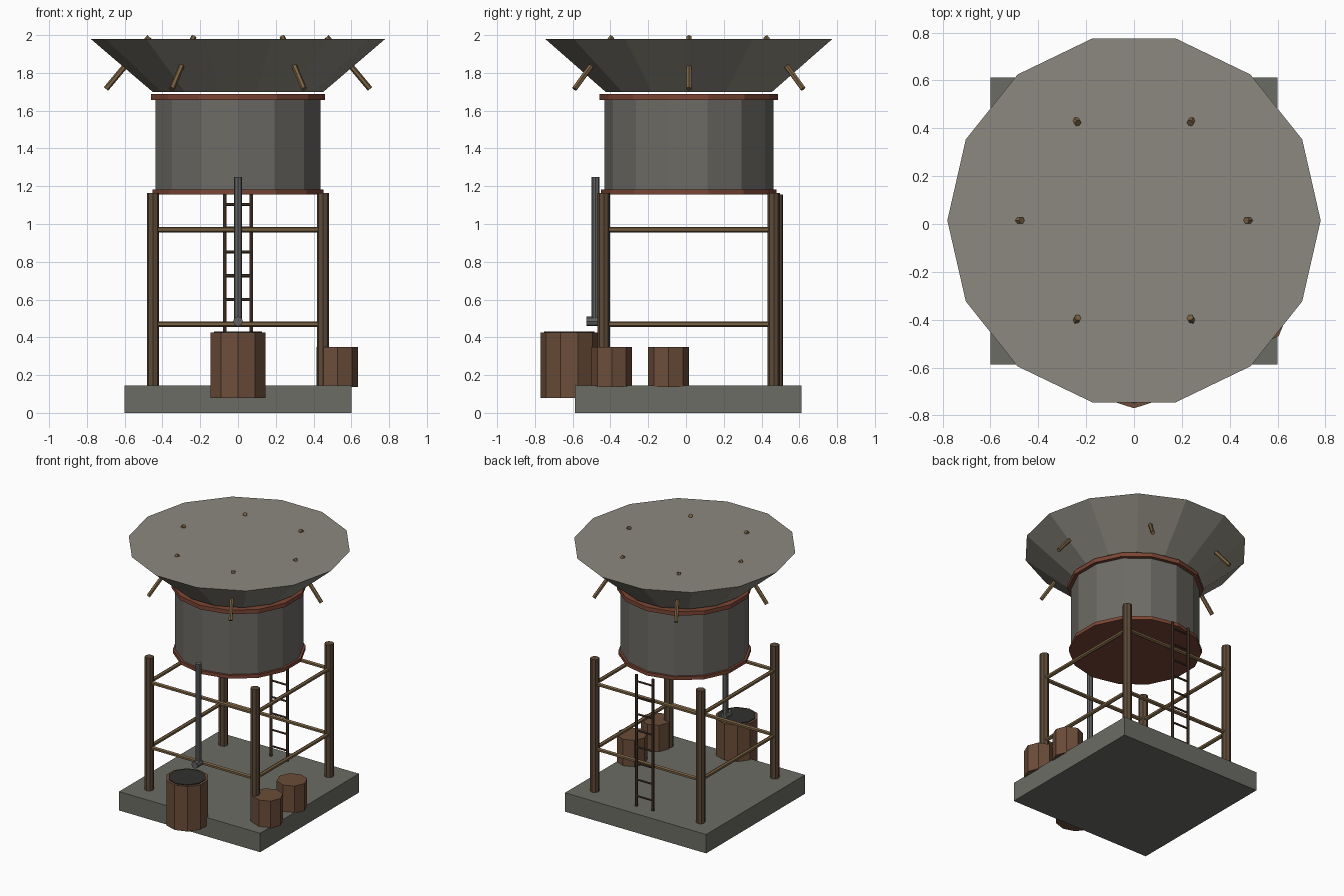
import bpy, math
from mathutils import Vector

if "Cube" in bpy.data.objects:
    bpy.data.objects.remove(bpy.data.objects["Cube"])

CY = 0.015  # centre of the tower in y


def mat(name, r, g, b):
    m = bpy.data.materials.new(name)
    m.diffuse_color = (r, g, b, 1)
    m.use_nodes = True
    m.node_tree.nodes["Principled BSDF"].inputs["Base Color"].default_value = m.diffuse_color
    return m


CONCRETE = mat("concrete", 0.15, 0.15, 0.13)
STEEL = mat("steel", 0.15, 0.145, 0.13)
ROOF = mat("roof_metal", 0.26, 0.25, 0.21)
RUST = mat("rust", 0.20, 0.06, 0.035)
POST = mat("post_wood", 0.11, 0.07, 0.04)
BEAM = mat("beam_wood", 0.19, 0.12, 0.055)
RAIL = mat("ladder_wood", 0.07, 0.04, 0.025)
BARREL = mat("barrel_wood", 0.15, 0.075, 0.042)
DARK = mat("dark_water", 0.03, 0.03, 0.028)
PIPE = mat("pipe_metal", 0.12, 0.12, 0.12)


def finish(name, m):
    ob = bpy.context.object
    ob.name = name
    ob.data.materials.append(m)
    return ob


def drum(name, x, y, z0, z1, r0, r1, n, m, turn=0.0):
    """Upright flat-faced cylinder or frustum between two heights."""
    bpy.ops.mesh.primitive_cone_add(vertices=n, radius1=r0, radius2=r1, depth=z1 - z0,
                                    location=(x, y, (z0 + z1) / 2), rotation=(0, 0, turn))
    return finish(name, m)


def rod(name, a, b, r, n, m):
    """Cylinder between two points."""
    a, b = Vector(a), Vector(b)
    d = b - a
    bpy.ops.mesh.primitive_cylinder_add(vertices=n, radius=r, depth=d.length,
                                        location=(a + b) / 2,
                                        rotation=d.to_track_quat('Z', 'Y').to_euler())
    return finish(name, m)


# Concrete base
bpy.ops.mesh.primitive_cube_add(size=1, location=(0, CY - 0.003, 0.0725))
bpy.context.object.scale = (1.2, 1.2, 0.145)
finish("base_slab", CONCRETE)

# Four corner posts
P = 0.45
corners = [(-P, CY - P), (P, CY - P), (P, CY + P), (-P, CY + P)]
for i, (x, y) in enumerate(corners):
    drum(f"post_{i}", x, y, 0.14, 1.165, 0.033, 0.033, 8, POST)

# Cross beams on all four sides, two levels
for z in (0.47, 0.97):
    for i in range(4):
        a, b = corners[i], corners[(i + 1) % 4]
        rod(f"beam_{i}", (*a, z), (*b, z), 0.015, 6, BEAM)

# Tank with rusty bands
drum("tank", 0, CY, 1.165, 1.68, 0.447, 0.447, 14, STEEL)
drum("lower_band", 0, CY, 1.156, 1.182, 0.464, 0.464, 14, RUST)
drum("upper_band", 0, CY, 1.656, 1.687, 0.473, 0.473, 14, RUST)

# Flared collector on top, turned so a corner points to +x
drum("collector", 0, CY, 1.698, 1.98, 0.45, 0.78, 14, ROOF, math.pi / 2)

# Six sloping struts through the collector
for i in range(6):
    t = i * math.pi / 3
    c, s = math.cos(t), math.sin(t)
    rod(f"strut_{i}", (0.469 * c, CY + 0.469 * s, 1.99),
        (0.699 * c, CY + 0.699 * s, 1.715), 0.015, 6, BEAM)

# Ladder at the back
LY = 0.502
for x in (-0.07, 0.07):
    rod("ladder_rail", (x, LY, 0.145), (x, LY, 1.155), 0.011, 6, RAIL)
for k in range(8):
    z = 0.222 + 0.126 * k
    rod(f"ladder_rung_{k}", (-0.07, LY, z), (0.07, LY, z), 0.008, 6, RAIL)

# Down pipe and tap at the front
drum("down_pipe", 0, -0.478, 0.48, 1.25, 0.021, 0.021, 8, PIPE)
rod("tap", (0, -0.528, 0.485), (0, -0.46, 0.485), 0.026, 8, PIPE)

# Large water barrel under the tap
drum("water_barrel", 0, -0.618, 0.08, 0.425, 0.152, 0.152, 10, BARREL)
drum("barrel_water", 0, -0.618, 0.41, 0.431, 0.133, 0.133, 10, DARK)

# Two small barrels on the slab
for i, (x, y) in enumerate([(0.528, -0.393), (0.524, -0.093)]):
    drum(f"small_barrel_{i}", x, y, 0.138, 0.348, 0.108, 0.108, 8, BARREL)
